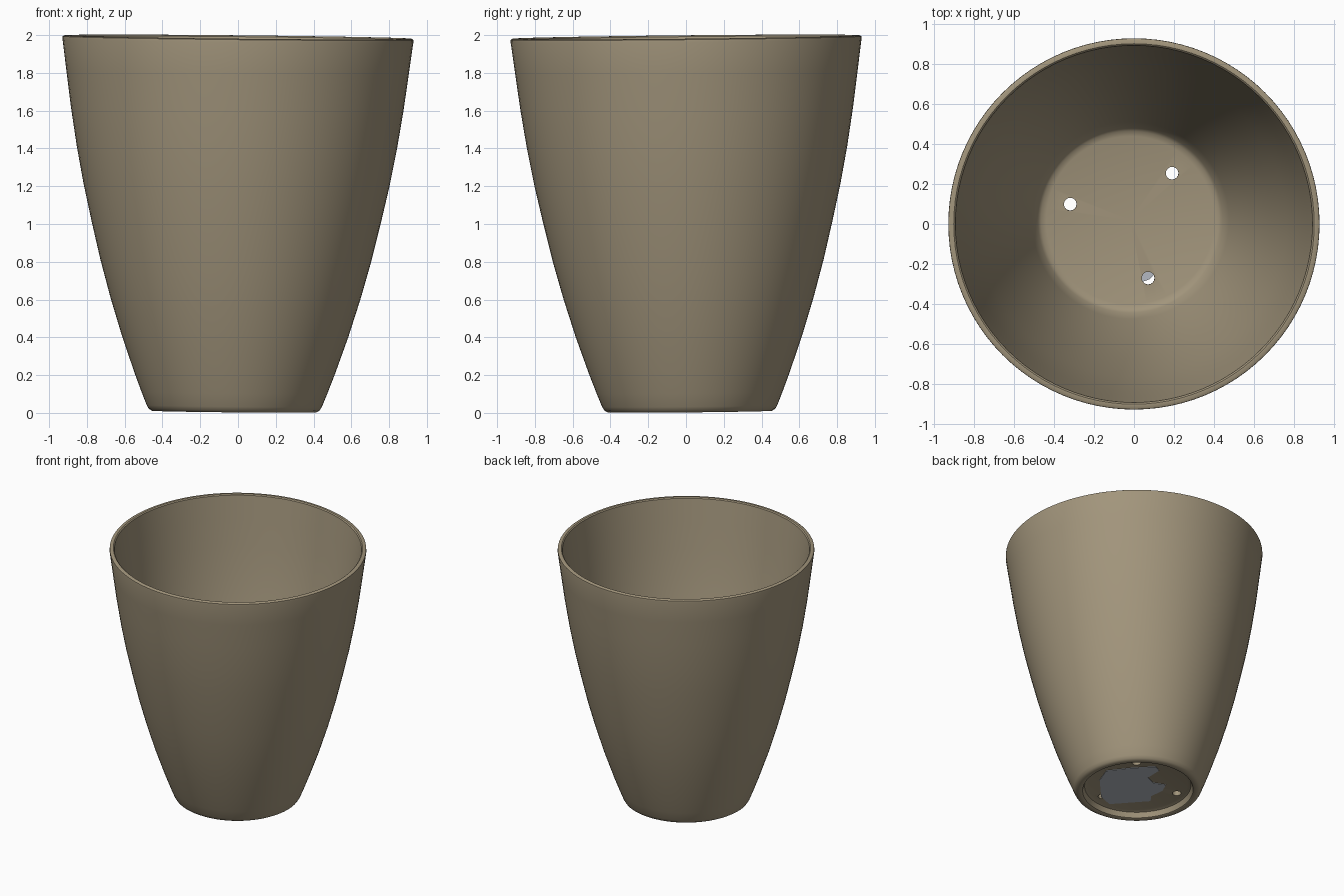
import bpy, bmesh, math
from mathutils import Matrix, Vector

cube = bpy.data.objects.get("Cube")
if cube:
    bpy.data.objects.remove(cube, do_unlink=True)


def material(name, color):
    mat = bpy.data.materials.new(name)
    mat.use_nodes = True
    mat.diffuse_color = (*color, 1)
    mat.node_tree.nodes["Principled BSDF"].inputs["Base Color"].default_value = (*color, 1)
    return mat


def add_object(name, bm, mat):
    mesh = bpy.data.meshes.new(name)
    bmesh.ops.recalc_face_normals(bm, faces=bm.faces)
    bm.to_mesh(mesh)
    bm.free()
    mesh.materials.append(mat)
    obj = bpy.data.objects.new(name, mesh)
    bpy.context.collection.objects.link(obj)
    return obj


clay = material("olive clay", (0.36, 0.30, 0.20))
grey = material("blue grey", (0.46, 0.49, 0.54))

# The pot leans very slightly
lean = (Matrix.Translation((-0.02, 0.02, 0.007))
        @ Matrix.Rotation(0.01, 4, 'X') @ Matrix.Rotation(0.01, 4, 'Y'))

# Pot: foot ring, curved outer wall, rounded rim, inner wall and floor
foot = [(0, 0.05), (0.36, 0.05), (0.385, 0.042), (0.4, 0.004), (0.408, 0), (0.435, 0), (0.452, 0.01)]
wall = [(0.464, 0.03), (0.492, 0.1), (0.53, 0.2), (0.6, 0.4), (0.662, 0.6), (0.717, 0.8), (0.765, 1.0),
        (0.81, 1.2), (0.848, 1.4), (0.88, 1.6), (0.907, 1.8), (0.929, 1.965)]
rim = [(0.928, 1.978), (0.92, 1.983), (0.902, 1.983), (0.894, 1.976)]
inside = [(r - 0.037, z) for r, z in reversed(wall[2:-1])]
floor = [(0.462, 0.122), (0.446, 0.108), (0.42, 0.1), (0, 0.1)]

bm = bmesh.new()
verts = [bm.verts.new((r, 0, z)) for r, z in foot + wall + rim + inside + floor]
edges = [bm.edges.new(pair) for pair in zip(verts, verts[1:])]
bmesh.ops.spin(bm, geom=verts + edges, cent=(0, 0, 0), axis=(0, 0, 1),
               angle=math.tau, steps=96, use_duplicate=False)
bmesh.ops.remove_doubles(bm, verts=bm.verts, dist=0.0005)
pot = add_object("pot", bm, clay)

# Three drainage holes through the floor
bm = bmesh.new()
for x, y in [(-0.30, 0.08), (0.21, 0.235), (0.09, -0.29)]:
    bmesh.ops.create_cone(bm, cap_ends=True, segments=16, radius1=0.032, radius2=0.032,
                          depth=0.3, matrix=Matrix.Translation((x, y, 0.1)))
cutter = add_object("drain_hole_cutter", bm, clay)
cutter.hide_render = True
cut = pot.modifiers.new("drain holes", 'BOOLEAN')
cut.operation = 'DIFFERENCE'
cut.solver = 'EXACT'
cut.object = cutter
bpy.context.view_layer.objects.active = pot
pot.select_set(True)
bpy.ops.object.modifier_apply(modifier=cut.name)
bpy.data.objects.remove(cutter, do_unlink=True)
bpy.ops.object.shade_smooth_by_angle(angle=math.radians(40))

# Irregular grey patch under the floor, as a thin plate
outline = [(-0.24, 0.1), (-0.18, 0.23), (0.0, 0.25), (0.18, 0.25), (0.2, 0.19), (0.11, 0.1), (0.14, 0.02),
           (0.23, -0.02), (0.2, -0.1), (0.11, -0.17), (0.1, -0.24), (-0.2, -0.25), (-0.25, -0.14)]
side = Vector((-1, 1, 0)).normalized()
ahead = Vector((1, 1, 0)).normalized()
bm = bmesh.new()
face = bm.faces.new([bm.verts.new(side * u + ahead * v + Vector((0.02, -0.02, 0.046))) for u, v in outline])
plate = bmesh.ops.extrude_face_region(bm, geom=[face])
bmesh.ops.translate(bm, vec=(0, 0, 0.006),
                    verts=[g for g in plate["geom"] if isinstance(g, bmesh.types.BMVert)])
patch = add_object("underside_patch", bm, grey)

for obj in (pot, patch):
    obj.data.transform(lean)
